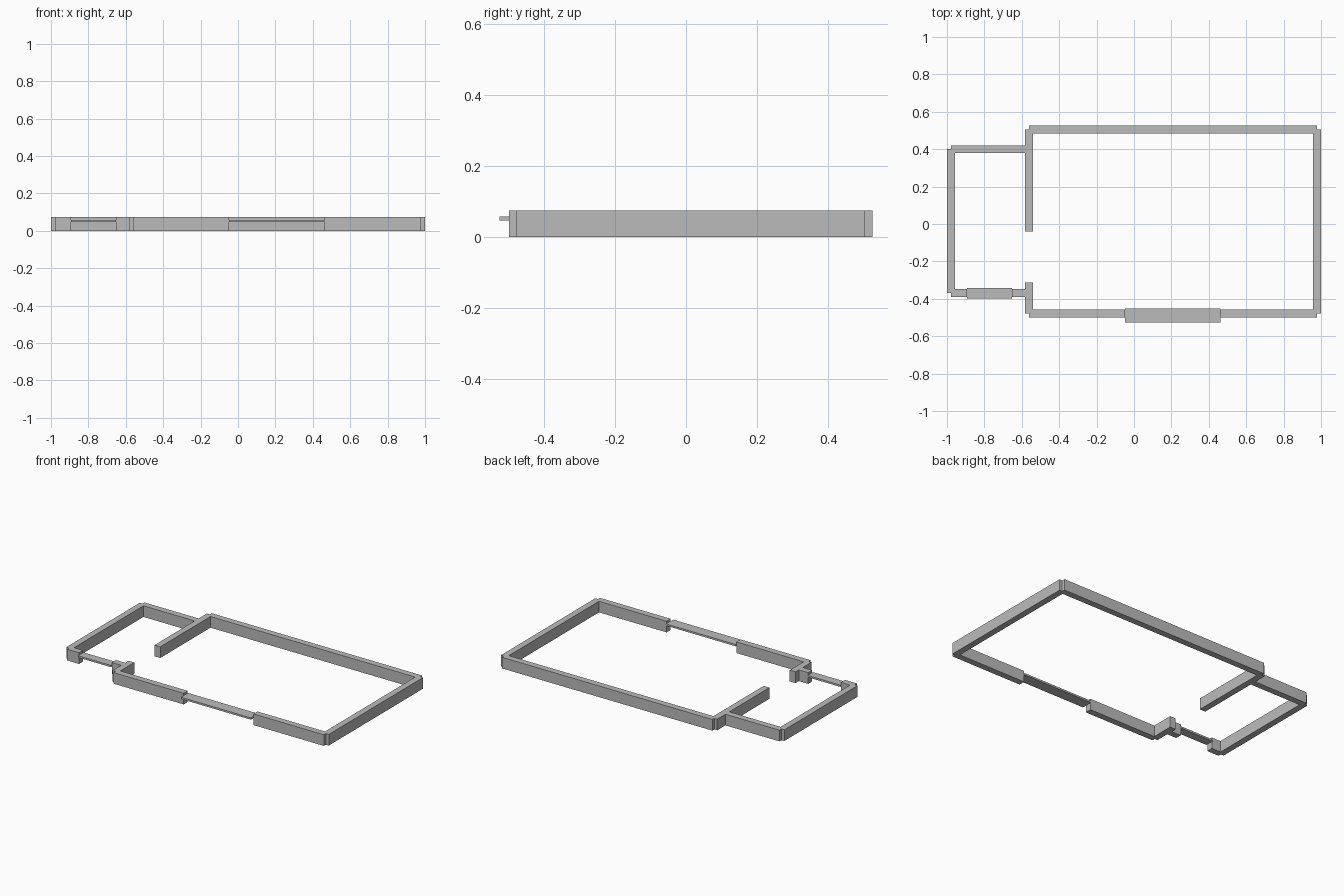
import bpy

if "Cube" in bpy.data.objects:
    bpy.data.objects.remove(bpy.data.objects["Cube"])

H = 0.074      # wall height
T = 0.042      # wall thickness

grey = bpy.data.materials.new("plain grey")
grey.diffuse_color = (0.5, 0.5, 0.5, 1)
grey.use_nodes = True
grey.node_tree.nodes["Principled BSDF"].inputs["Base Color"].default_value = grey.diffuse_color


def box(name, x0, x1, y0, y1, z0, z1):
    bpy.ops.mesh.primitive_cube_add(
        size=1, location=((x0 + x1) / 2, (y0 + y1) / 2, (z0 + z1) / 2))
    ob = bpy.context.object
    ob.name = name
    ob.scale = (x1 - x0, y1 - y0, z1 - z0)
    bpy.ops.object.transform_apply(location=False, rotation=False, scale=True)
    ob.data.materials.append(grey)


def wall(name, a, b):
    """Wall along the centre line a-b, parallel to x or y, ends not extended."""
    (ax, ay), (bx, by) = a, b
    dx, dy = (T / 2, 0) if ax == bx else (0, T / 2)
    box(name, min(ax, bx) - dx, max(ax, bx) + dx,
        min(ay, by) - dy, max(ay, by) + dy, 0, H)


# Wall centre lines
LEFT, MID, RIGHT = -0.979, -0.562, 0.979
BACK, FRONT = 0.506, -0.479
SIDE_BACK, SIDE_FRONT = 0.40, -0.368

# Large room
wall("back_wall", (MID, BACK), (RIGHT, BACK))
wall("right_wall", (RIGHT, BACK), (RIGHT, FRONT))
wall("front_wall_left", (MID, FRONT), (-0.048, FRONT))
wall("front_wall_right", (0.463, FRONT), (RIGHT, FRONT))

# Dividing wall with door gap
wall("divider_back", (MID, BACK), (MID, -0.04))
wall("divider_front", (MID, -0.312), (MID, FRONT))

# Small side room
wall("side_back_wall", (LEFT, SIDE_BACK), (MID, SIDE_BACK))
wall("side_left_wall", (LEFT, SIDE_BACK), (LEFT, SIDE_FRONT))
wall("side_front_wall_left", (LEFT, SIDE_FRONT), (-0.892, SIDE_FRONT))
wall("side_front_wall_right", (-0.652, SIDE_FRONT), (MID, SIDE_FRONT))

# Thin window bars bridging the front gaps
box("large_window_bar", -0.048, 0.463, -0.527, -0.453, 0.046, 0.058)
box("small_window_bar", -0.892, -0.652, -0.398, -0.341, 0.046, 0.058)
